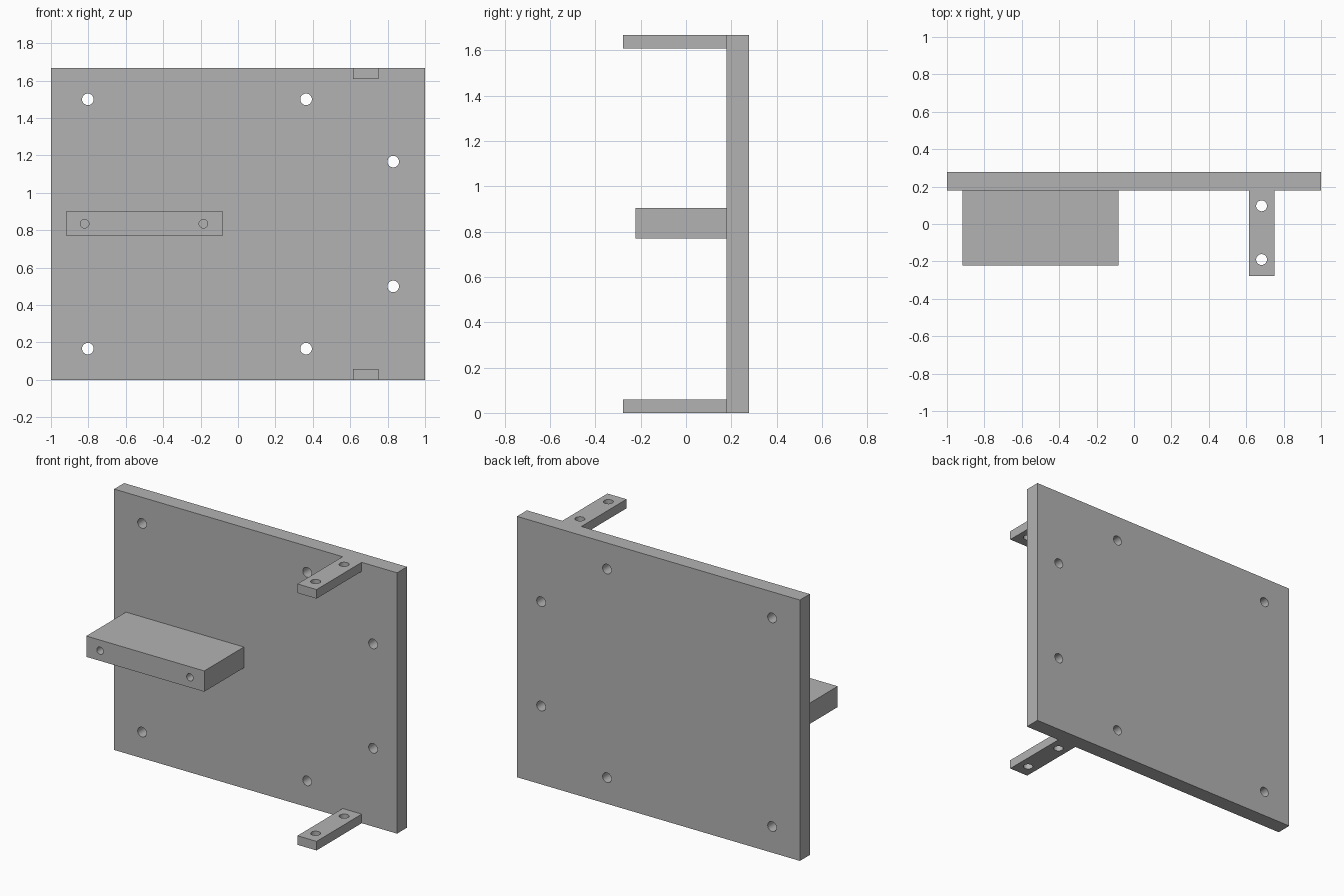
import bpy
import math

if "Cube" in bpy.data.objects:
    bpy.data.objects.remove(bpy.data.objects["Cube"])

grey = bpy.data.materials.new("plain grey")
grey.diffuse_color = (0.45, 0.45, 0.45, 1)
grey.use_nodes = True
grey.node_tree.nodes["Principled BSDF"].inputs["Base Color"].default_value = grey.diffuse_color


def box(name, lo, hi):
    """Box between two corners."""
    mid = [(a + b) / 2 for a, b in zip(lo, hi)]
    bpy.ops.mesh.primitive_cube_add(size=1, location=mid)
    ob = bpy.context.object
    ob.name = name
    ob.scale = [b - a for a, b in zip(lo, hi)]
    bpy.ops.object.transform_apply(location=True, rotation=True, scale=True)
    ob.data.materials.append(grey)
    return ob


def drill(name, centre, radius, depth, along_y):
    """Round cutter, along y or along z."""
    rot = (math.pi / 2, 0, 0) if along_y else (0, 0, 0)
    bpy.ops.mesh.primitive_cylinder_add(vertices=32, radius=radius, depth=depth,
                                        location=centre, rotation=rot)
    ob = bpy.context.object
    ob.name = name
    ob.data.materials.append(grey)
    return ob


def combine(target, other, operation):
    """Apply a boolean and remove the helper."""
    mod = target.modifiers.new(operation, 'BOOLEAN')
    mod.operation = operation
    mod.solver = 'EXACT'
    mod.object = other
    bpy.context.view_layer.objects.active = target
    bpy.ops.object.modifier_apply(modifier=mod.name)
    bpy.data.objects.remove(other, do_unlink=True)


FRONT, BACK, TOP = 0.178, 0.278, 1.667

# Upright panel with a bar block and two flush mounting tabs
panel = box("mounting_panel", (-1, FRONT, 0), (1, BACK, TOP))
combine(panel, box("bar_block", (-0.917, -0.222, 0.77), (-0.083, FRONT + 0.03, 0.903)), 'UNION')
for z0, z1 in ((0, 0.058), (TOP - 0.058, TOP)):
    combine(panel, box("tab", (0.615, -0.278, z0), (0.75, FRONT + 0.03, z1)), 'UNION')

# Through holes in the panel
for x, z in ((-0.803, 1.5), (0.364, 1.5), (0.83, 1.167),
             (0.83, 0.5), (-0.803, 0.167), (0.364, 0.167)):
    combine(panel, drill("panel_hole", (x, 0.228, z), 0.031, 0.2, True), 'DIFFERENCE')

# Through holes in the tabs
for z in (0.029, TOP - 0.029):
    for y in (0.097, -0.19):
        combine(panel, drill("tab_hole", (0.682, y, z), 0.029, 0.12, False), 'DIFFERENCE')

# Blind holes in the front of the block
for x in (-0.82, -0.185):
    combine(panel, drill("block_hole", (x, -0.222, 0.835), 0.023, 0.5, True), 'DIFFERENCE')

# Smooth hole walls, sharp edges elsewhere
bpy.ops.object.select_all(action='DESELECT')
panel.select_set(True)
bpy.context.view_layer.objects.active = panel
bpy.ops.object.shade_smooth_by_angle(angle=math.radians(30))
